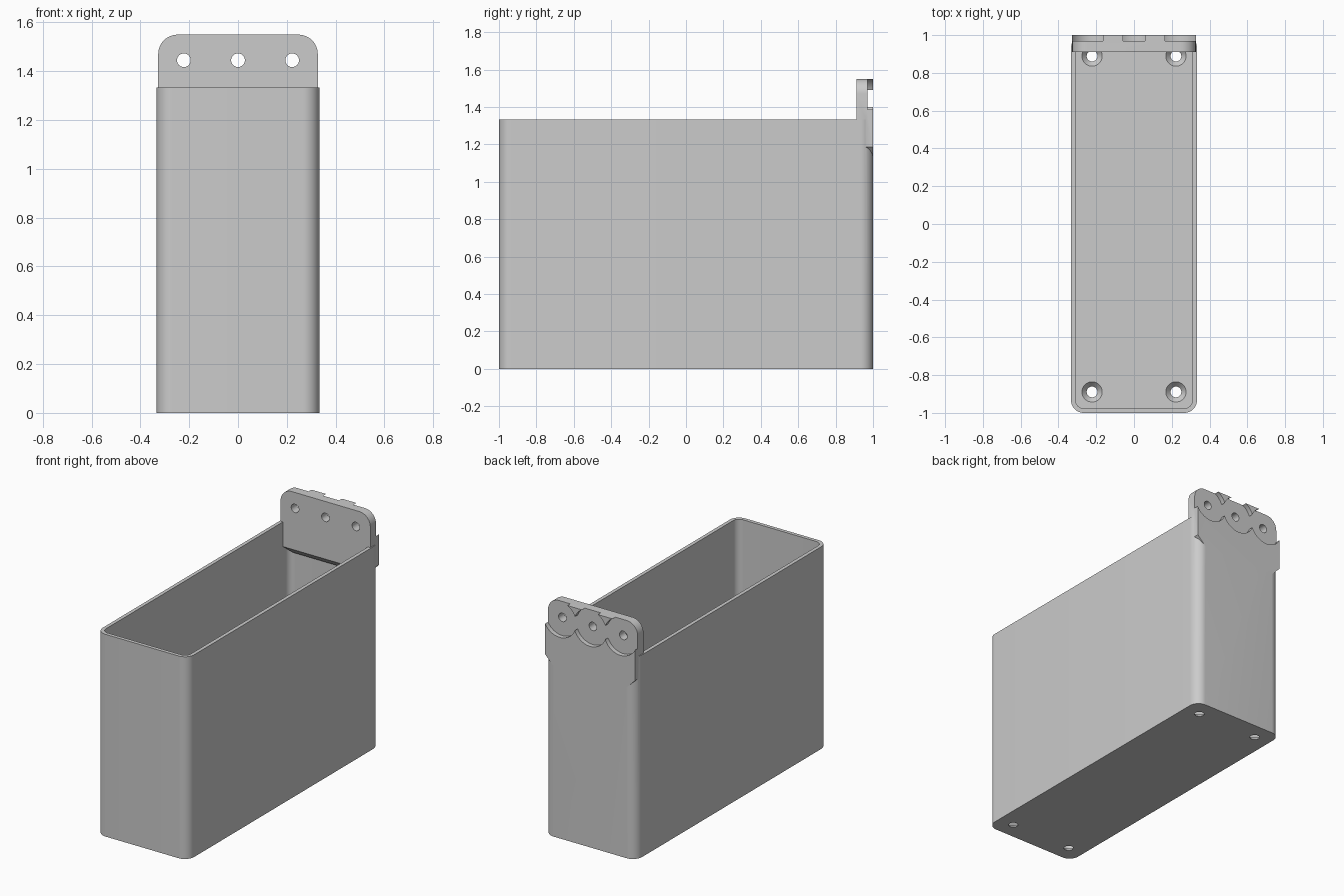
import bpy, bmesh
from math import sin, cos, pi, radians

cube = bpy.data.objects.get("Cube")
if cube:
    bpy.data.objects.remove(cube, do_unlink=True)

WIDTH, LENGTH, HEIGHT = 0.667, 2.0, 1.333
WALL, FLOOR, RADIUS = 0.024, 0.028, 0.067
TAB_X, TAB_FRONT, TAB_TOP, TAB_BOTTOM = 0.327, 0.911, 1.55, 1.125
HOLE_X, HOLE_Y, HOLE_Z, HOLE_R = 0.222, 0.889, 1.445, 0.028

grey = bpy.data.materials.new("plain grey")
grey.use_nodes = True
grey.diffuse_color = (0.6, 0.6, 0.6, 1)
grey.node_tree.nodes["Principled BSDF"].inputs["Base Color"].default_value = (0.6, 0.6, 0.6, 1)


def arc(cx, cy, r, start, end, steps):
    return [(cx + r * cos(radians(start + (end - start) * i / steps)),
             cy + r * sin(radians(start + (end - start) * i / steps)))
            for i in range(steps + 1)]


def circle(cx, cy, r, steps=48):
    return arc(cx, cy, r, 0, 360, steps)[:-1]


def rounded_rect(w, h, r):
    x, y = w / 2 - r, h / 2 - r
    pts = []
    for k, (sx, sy) in enumerate([(1, 1), (-1, 1), (-1, -1), (1, -1)]):
        pts += arc(sx * x, sy * y, r, 90 * k, 90 * k + 90, 12)
    return pts


def loft(name, low, high, axis, lo, hi):
    """Solid between two matching outlines set at lo and hi along an axis."""
    place = {"x": lambda a, b, t: (t, a, b),
             "y": lambda a, b, t: (a, t, b),
             "z": lambda a, b, t: (a, b, t)}[axis]
    bm = bmesh.new()
    v0 = [bm.verts.new(place(a, b, lo)) for a, b in low]
    v1 = [bm.verts.new(place(a, b, hi)) for a, b in high]
    bm.faces.new(v0)
    bm.faces.new(v1)
    n = len(v0)
    for i in range(n):
        j = (i + 1) % n
        bm.faces.new((v0[i], v0[j], v1[j], v1[i]))
    bmesh.ops.recalc_face_normals(bm, faces=bm.faces)
    mesh = bpy.data.meshes.new(name)
    bm.to_mesh(mesh)
    bm.free()
    mesh.materials.append(grey)
    obj = bpy.data.objects.new(name, mesh)
    bpy.context.collection.objects.link(obj)
    return obj


def prism(name, pts, axis, lo, hi):
    return loft(name, pts, pts, axis, lo, hi)


def combine(target, tool, operation="DIFFERENCE"):
    """Apply a boolean and discard the tool."""
    mod = target.modifiers.new("boolean", "BOOLEAN")
    mod.operation, mod.solver, mod.object = operation, "EXACT", tool
    with bpy.context.temp_override(object=target, active_object=target):
        bpy.ops.object.modifier_apply(modifier=mod.name)
    bpy.data.objects.remove(tool, do_unlink=True)


# Open-topped bin with rounded upright corners
storage_bin = prism("storage_bin", rounded_rect(WIDTH, LENGTH, RADIUS), "z", 0, HEIGHT)
combine(storage_bin, prism("cavity", rounded_rect(WIDTH - 2 * WALL, LENGTH - 2 * WALL, RADIUS - WALL),
                           "z", FLOOR, HEIGHT + 0.1))

# Countersunk holes in the floor
for x in (-HOLE_X, HOLE_X):
    for y in (-HOLE_Y, HOLE_Y):
        combine(storage_bin, loft("countersink", circle(x, y, HOLE_R - 0.012),
                                  circle(x, y, 0.066), "z", -FLOOR / 2, FLOOR * 1.5))

# Mounting tab: rounded top, sloped lower corners filling out the bin's back edges
r = 0.08
tab_outline = (arc(TAB_X - r, TAB_TOP - r, r, 0, 90, 12)
               + arc(-TAB_X + r, TAB_TOP - r, r, 90, 180, 12)
               + [(-TAB_X, TAB_BOTTOM + 0.06), (-TAB_X + 0.06, TAB_BOTTOM),
                  (TAB_X - 0.06, TAB_BOTTOM), (TAB_X, TAB_BOTTOM + 0.06)])
tab = prism("mounting_tab", tab_outline, "y", TAB_FRONT, LENGTH / 2)

# Sloped underside of the tab inside the bin
combine(tab, prism("underside", [(0.9, 1.181), (0.9, 1.0), (0.98, 1.0), (0.98, 1.101)],
                   "x", -0.5, 0.5))
combine(storage_bin, tab, "UNION")

# Screw holes and the overlapping round recesses on the tab's back
for x in (-HOLE_X, 0, HOLE_X):
    combine(storage_bin, prism("recess", circle(x, HOLE_Z, 0.12, 64), "y", 0.97, 1.1))
    combine(storage_bin, prism("screw_hole", circle(x, HOLE_Z, HOLE_R), "y", 0.85, 1.1))

# Smooth the rounded surfaces, keep the edges sharp
bpy.ops.object.select_all(action="DESELECT")
storage_bin.select_set(True)
bpy.context.view_layer.objects.active = storage_bin
bpy.ops.object.shade_smooth_by_angle(angle=radians(30))
